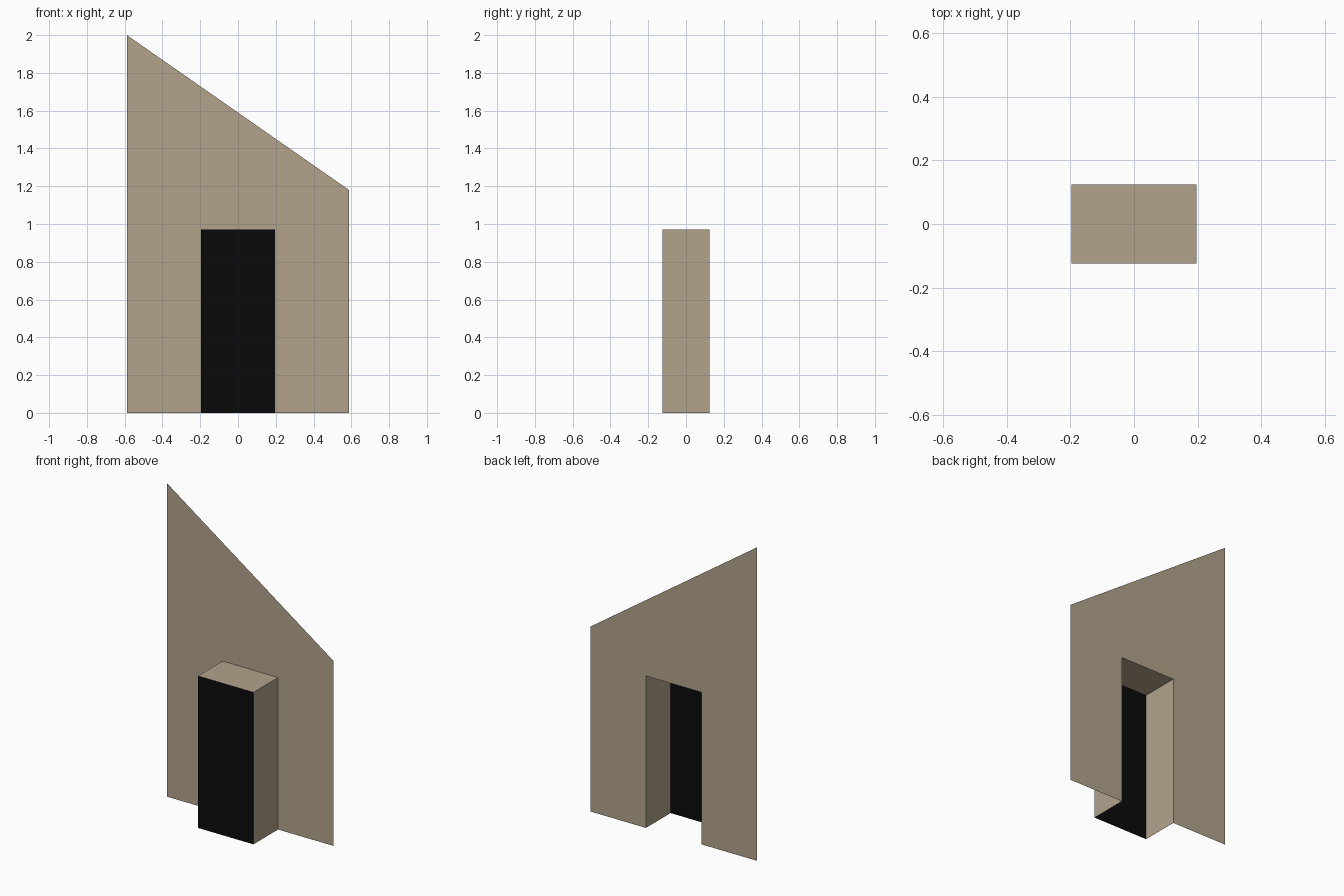
import bpy
import bmesh

cube = bpy.data.objects.get("Cube")
if cube:
    bpy.data.objects.remove(cube, do_unlink=True)


def make_material(name, rgb):
    mat = bpy.data.materials.new(name)
    mat.use_nodes = True
    colour = (*rgb, 1.0)
    mat.diffuse_color = colour
    bsdf = mat.node_tree.nodes["Principled BSDF"]
    bsdf.inputs["Base Color"].default_value = colour
    bsdf.inputs["Roughness"].default_value = 0.9
    return mat


def make_sheet(name, faces, mat):
    """Open sheet made of flat polygons, welded along shared edges."""
    bm = bmesh.new()
    for points in faces:
        bm.faces.new([bm.verts.new(p) for p in points])
    bmesh.ops.remove_doubles(bm, verts=bm.verts[:], dist=0.0001)
    mesh = bpy.data.meshes.new(name)
    bm.to_mesh(mesh)
    bm.free()
    mesh.materials.append(mat)
    obj = bpy.data.objects.new(name, mesh)
    bpy.context.collection.objects.link(obj)
    return obj


sand = make_material("sand stone", (0.445, 0.371, 0.262))
black = make_material("black doorway", (0.003, 0.003, 0.003))

half_wall, tall, low = 0.588, 2.0, 1.18    # wall outline
half_door, door_top = 0.196, 0.97          # porch outline
front, back = -0.124, 0.124                # porch depth

# Slanted wall with a doorway notch, at the back of the porch
outline = [(-half_wall, 0), (-half_door, 0), (-half_door, door_top),
           (half_door, door_top), (half_door, 0), (half_wall, 0),
           (half_wall, low), (-half_wall, tall)]
make_sheet("slanted_wall", [[(x, back, z) for x, z in outline]], sand)

# Porch sides and roof, open at the bottom and the back
arch = [(half_door, 0), (half_door, door_top),
        (-half_door, door_top), (-half_door, 0)]
panels = [[(ax, front, az), (ax, back, az), (bx, back, bz), (bx, front, bz)]
          for (ax, az), (bx, bz) in zip(arch, arch[1:])]
make_sheet("porch_shell", panels, sand)

# Dark door closing the front of the porch
make_sheet("door_panel", [[(x, front, z) for x, z in reversed(arch)]], black)
